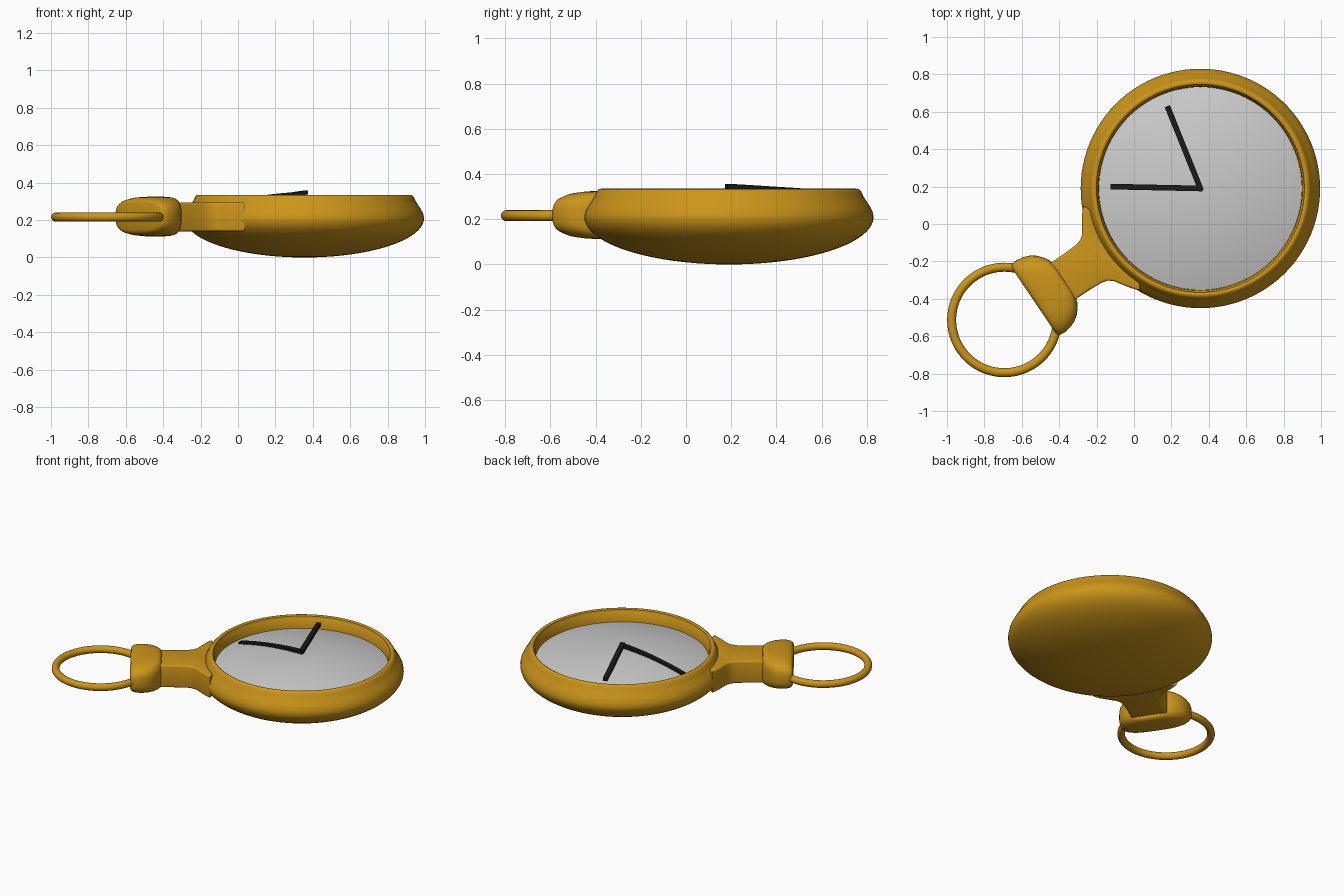
import bpy, bmesh, math
from mathutils import Vector, Matrix

if "Cube" in bpy.data.objects:
    bpy.data.objects.remove(bpy.data.objects["Cube"])

C = Vector((0.355, 0.19, 0))            # centre of the watch case
ANG = math.atan2(-0.56, -0.83)          # direction from case to ring
LOCAL = Matrix.Translation(C) @ Matrix.Rotation(ANG, 4, 'Z')


def material(name, rgb):
    m = bpy.data.materials.new(name)
    m.diffuse_color = (*rgb, 1)
    m.use_nodes = True
    m.node_tree.nodes["Principled BSDF"].inputs["Base Color"].default_value = m.diffuse_color
    return m


GOLD = material("gold", (0.60, 0.30, 0.01))
BLACK = material("black", (0.01, 0.01, 0.01))


def finish(ob, mat=None, angle=40):
    if mat:
        ob.data.materials.append(mat)
    bpy.ops.object.select_all(action='DESELECT')
    ob.select_set(True)
    bpy.context.view_layer.objects.active = ob
    bpy.ops.object.shade_smooth_by_angle(angle=math.radians(angle))
    return ob


def add_mesh(name, bm, matrix, mat=None, angle=40):
    bmesh.ops.remove_doubles(bm, verts=bm.verts, dist=1e-5)
    bmesh.ops.recalc_face_normals(bm, faces=bm.faces)
    me = bpy.data.meshes.new(name)
    bm.to_mesh(me)
    bm.free()
    ob = bpy.data.objects.new(name, me)
    ob.matrix_world = matrix
    bpy.context.collection.objects.link(ob)
    return finish(ob, mat, angle)


def lathe(name, profile, mat=None, steps=96):
    bm = bmesh.new()
    vs = [bm.verts.new((r, 0, z)) for r, z in profile]
    es = [bm.edges.new(p) for p in zip(vs, vs[1:])]
    bmesh.ops.spin(bm, geom=vs + es, axis=(0, 0, 1), cent=(0, 0, 0),
                   angle=math.tau, steps=steps)
    return add_mesh(name, bm, Matrix.Translation(C), mat)


def loft(name, rings, matrix, mat, angle=40):
    bm = bmesh.new()
    loops = [[bm.verts.new(p) for p in ring] for ring in rings]
    n = len(loops[0])
    for a, b in zip(loops, loops[1:]):
        for i in range(n):
            j = (i + 1) % n
            bm.faces.new((a[i], a[j], b[j], b[i]))
    bm.faces.new(loops[0])
    bm.faces.new(loops[-1])
    return add_mesh(name, bm, matrix, mat, angle)


# case: elliptical bowl below, shaped bezel above
bowl = [(0.64 * math.sin(a), 0.21 - 0.21 * math.cos(a))
        for a in (math.pi / 2 * i / 20 for i in range(21))]
bezel = [(0.635, 0.235), (0.622, 0.26), (0.606, 0.283), (0.593, 0.305),
         (0.586, 0.322), (0.576, 0.333), (0.565, 0.335), (0.556, 0.33),
         (0.552, 0.312), (0.545, 0.302), (0.542, 0.24)]
lathe("case", bowl + bezel, GOLD)

# gently domed dial
def dome(r):
    return 0.33 - 0.08 * (r / 0.545) ** 2

lathe("dial", [(0.545 * i / 12, dome(0.545 * i / 12)) for i in range(13)])

# stem with flared root following the case wall
side = [(0.91, 0.118), (0.80, 0.118), (0.72, 0.122), (0.685, 0.132),
        (0.66, 0.152), (0.637, 0.188), (0.605, 0.235), (0.57, 0.275)]
root = [(0.60 * math.cos(a), 0.60 * math.sin(a))
        for a in (0.40 - 0.8 * i / 8 for i in range(9))]
outline = side + root + [(s, -t) for s, t in reversed(side)]
bm = bmesh.new()
base = bm.faces.new([bm.verts.new((s, t, 0.14)) for s, t in outline])
top = bmesh.ops.extrude_face_region(bm, geom=[base])["geom"]
bmesh.ops.translate(bm, vec=(0, 0, 0.155),
                    verts=[v for v in top if isinstance(v, bmesh.types.BMVert)])
rim = [e for e in bm.edges if abs(e.verts[0].co.z - e.verts[1].co.z) < 1e-4]
bmesh.ops.bevel(bm, geom=rim, offset=0.012, segments=3, profile=0.5,
                affect='EDGES')
add_mesh("stem", bm, LOCAL, GOLD)

# clasp: rounded block lofted along the stem direction
def section(s, a, b, n=48, e=2 / 3.2):
    ring = []
    for i in range(n):
        c, d = math.cos(math.tau * i / n), math.sin(math.tau * i / n)
        ring.append((s, a * math.copysign(abs(c) ** e, c),
                     0.219 + b * math.copysign(abs(d) ** e, d)))
    return ring

loft("clasp", [section(*p) for p in (
    (0.880, 0.115, 0.085), (0.885, 0.135, 0.097), (0.900, 0.160, 0.103),
    (0.925, 0.190, 0.106), (0.955, 0.212, 0.106), (0.990, 0.225, 0.106),
    (1.030, 0.232, 0.102), (1.055, 0.230, 0.095), (1.068, 0.222, 0.086),
    (1.074, 0.205, 0.072))], LOCAL, GOLD, 50)

# ring
bpy.ops.mesh.primitive_torus_add(location=(-0.693, -0.513, 0.216),
                                 major_radius=0.282, minor_radius=0.024,
                                 major_segments=80, minor_segments=16)
bpy.context.object.name = "ring"
finish(bpy.context.object, GOLD)

# hands: thin bars falling away from the centre
def hand(name, tip, top_z, w=0.015, h=0.02, n=8):
    d = Vector((*tip, 0)) - C
    length = d.length
    m = Matrix.Translation(C) @ Matrix.Rotation(math.atan2(d.y, d.x), 4, 'Z')
    rings = []
    for i in range(n + 1):
        x = -0.012 + (length + 0.012) * i / n
        z = top_z(max(x, 0) / length)
        rings.append([(x, -w, z), (x, w, z), (x, w, z - h), (x, -w, z - h)])
    loft(name, rings, m, BLACK, 30)

hand("long_hand", (-0.125, 0.20), lambda f: 0.352 - 0.02 * f - 0.05 * f * f)
hand("short_hand", (0.178, 0.63), lambda f: 0.357 - 0.028 * f)
